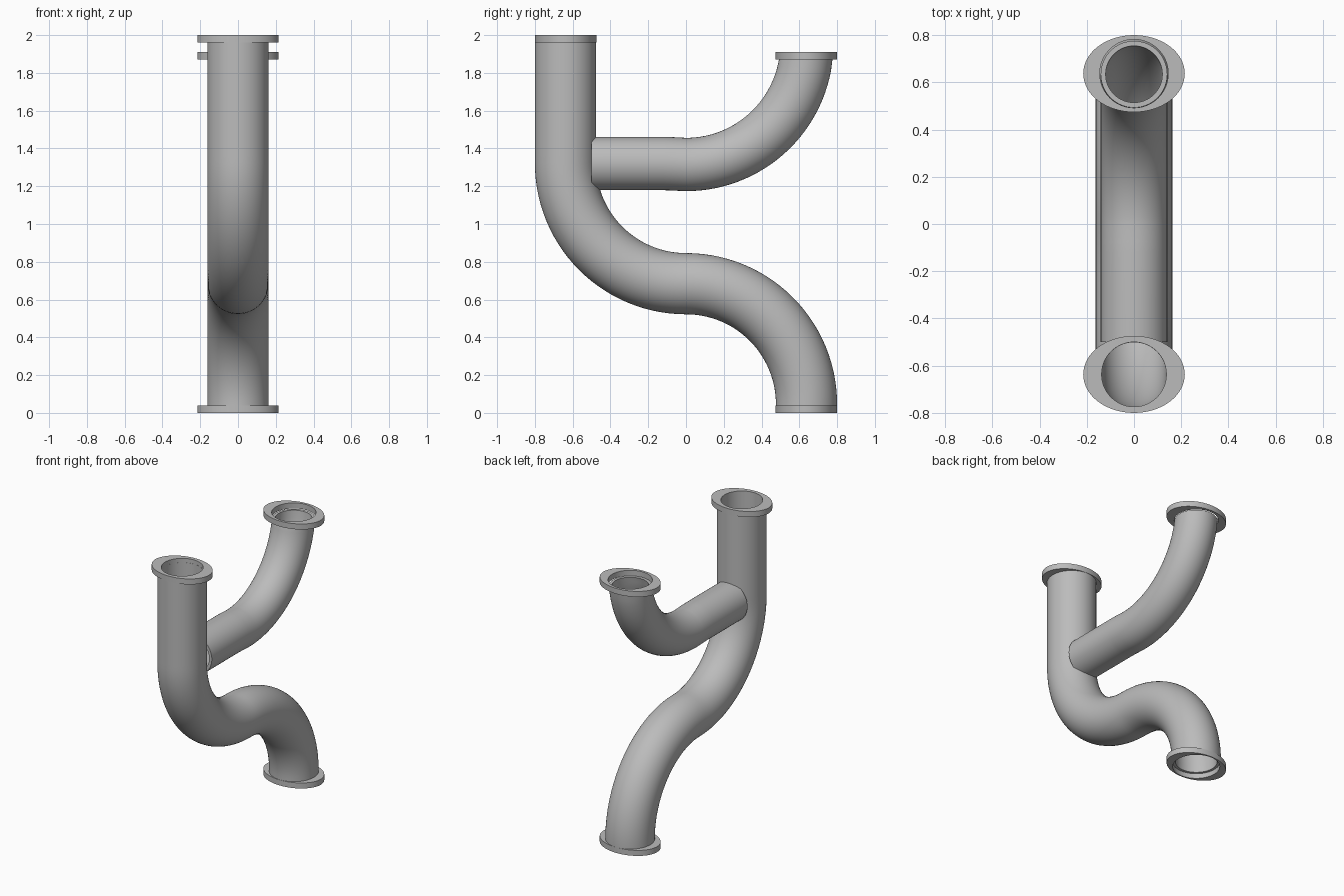
import bpy, bmesh
from math import sin, cos, pi, radians
from mathutils import Vector

cube = bpy.data.objects.get("Cube")
if cube:
    bpy.data.objects.remove(cube, do_unlink=True)

SIDES = 64
X = Vector((1, 0, 0))
UP = Vector((0, 0, 1))

steel = bpy.data.materials.new("grey_steel")
steel.use_nodes = True
grey = (0.5, 0.5, 0.5, 1)
steel.diffuse_color = grey
steel.node_tree.nodes["Principled BSDF"].inputs["Base Color"].default_value = grey


def ring(centre, tangent, rx, ry):
    """Ellipse of points around a centre, square to the tangent."""
    side = tangent.cross(X).normalized()
    angles = [2 * pi * i / SIDES for i in range(SIDES)]
    return [centre + X * rx * cos(a) + side * ry * sin(a) for a in angles]


def loft(name, rings):
    """Skin a closed cycle of rings into a hollow solid."""
    bm = bmesh.new()
    loops = [[bm.verts.new(p) for p in r] for r in rings]
    for a, b in zip(loops, loops[1:] + loops[:1]):
        for i in range(SIDES):
            j = (i + 1) % SIDES
            bm.faces.new((a[i], a[j], b[j], b[i]))
    bmesh.ops.recalc_face_normals(bm, faces=bm.faces)
    mesh = bpy.data.meshes.new(name)
    bm.to_mesh(mesh)
    bm.free()
    mesh.materials.append(steel)
    obj = bpy.data.objects.new(name, mesh)
    bpy.context.collection.objects.link(obj)
    bpy.ops.object.select_all(action='DESELECT')
    obj.select_set(True)
    bpy.context.view_layer.objects.active = obj
    bpy.ops.object.shade_smooth_by_angle(angle=radians(35))


def tube(name, path, start, end, outer, inner):
    """Sweep a pipe wall along a path with given end directions."""
    tangents = [start]
    tangents += [(c - a).normalized() for a, c in zip(path, path[2:])]
    tangents.append(end)
    walls = [[ring(p, t, r, r) for p, t in zip(path, tangents)]
             for r in (outer, inner)]
    loft(name, walls[0] + walls[1][::-1])


def flange(name, y, z, hole):
    """Oval plate with a round hole."""
    low, high = Vector((0, y, z)), Vector((0, y, z + 0.04))
    loft(name, [ring(low, UP, 0.215, 0.163), ring(high, UP, 0.215, 0.163),
                ring(high, UP, hole, hole), ring(low, UP, hole, hole)])


def arc(y, z, radius, a0, a1, steps=28):
    """Points on an arc in the side plane."""
    angles = [radians(a0 + (a1 - a0) * i / steps) for i in range(steps + 1)]
    return [Vector((0, y + radius * cos(a), z + radius * sin(a))) for a in angles]


# S-shaped main pipe, from the top down
R = 0.638
main_path = [Vector((0, -R, 1.97)), Vector((0, -R, 1.36))]
main_path += arc(0, 1.322, R, 180, 270)
main_path += arc(0, 0.046, R, 90, 0)[1:]
main_path.append(Vector((0, R, 0.035)))
tube("main_pipe", main_path, -UP, -UP, 0.162, 0.137)

# Side branch, butting against the main pipe and curving upward
branch_path = [Vector((0, -0.5, 1.32)), Vector((0, -0.12, 1.32)),
               Vector((0, -0.08, 1.319))]
branch_path += arc(0, 1.955, 0.64, 270, 352.4)
tube("branch_pipe", branch_path, Vector((0, 1, 0)), UP, 0.141, 0.12)

# Oval flanges
flange("top_flange", -0.637, 1.96, 0.137)
flange("bottom_flange", 0.637, 0, 0.155)
flange("branch_flange", 0.637, 1.87, 0.145)
